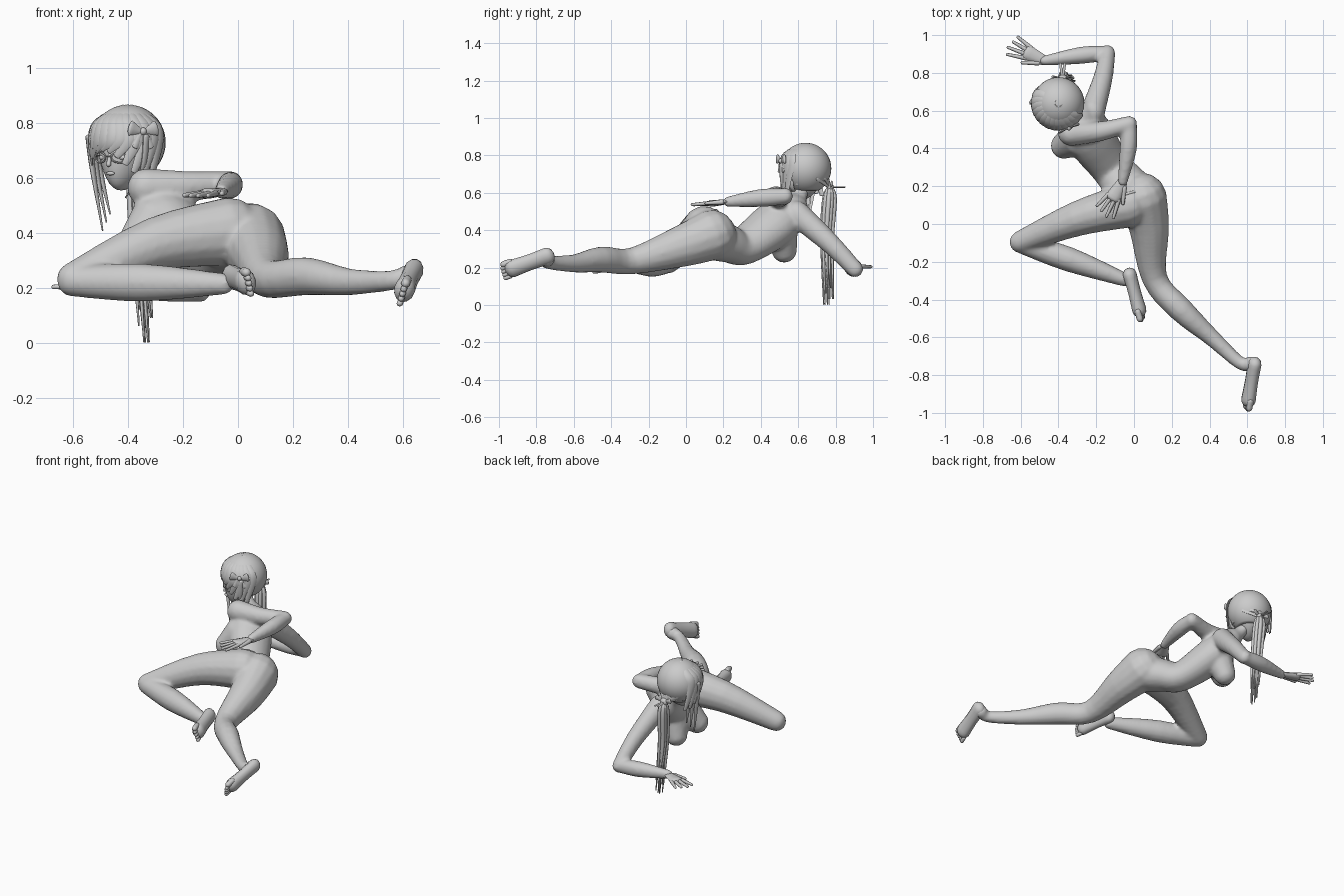
import bpy, bmesh, math
from mathutils import Vector, Matrix

if "Cube" in bpy.data.objects:
    bpy.data.objects.remove(bpy.data.objects["Cube"])

UP, BACK = Vector((0, 0, 1)), Vector((0, 1, 0))
HEAD = Matrix.Translation((-.4, .64, .73)) @ Matrix.Rotation(math.radians(-33), 4, 'Z')


def finish(name, bm, matrix=None):
    bmesh.ops.recalc_face_normals(bm, faces=bm.faces)
    me = bpy.data.meshes.new(name)
    bm.to_mesh(me)
    bm.free()
    ob = bpy.data.objects.new(name, me)
    bpy.context.collection.objects.link(ob)
    if matrix:
        ob.matrix_world = matrix
    return ob


def spline(pts, steps):
    """Smooth path through the given rows."""
    rows = [Vector(p) for p in pts]
    rows = [rows[0]] + rows + [rows[-1]]
    out = []
    for a, b, c, d in zip(rows, rows[1:], rows[2:], rows[3:]):
        for k in range(steps):
            t = k / steps
            out.append(b + (c - a) * (t / 2) + (a * 2 - b * 5 + c * 4 - d) * (t * t / 2)
                       + (b * 3 - a - c * 3 + d) * (t ** 3 / 2))
    return out + [rows[-1]]


def sweep(bm, pts, hint=UP, flat=1, sides=8, steps=4):
    """Round-ended limb through (x, y, z, radius) rows, flattened along hint."""
    path = spline(pts, steps)
    cen, n = [p.to_3d() for p in path], len(path) - 1
    rings = []
    for i, p in enumerate(path):
        t = (cen[min(i + 1, n)] - cen[max(i - 1, 0)]).normalized()
        ends = [e for e in range(-3, 0) if i == 0] + [0] + [e for e in range(1, 4) if i == n]
        for e in ends:
            a = e * math.pi / 7
            rings.append((cen[i] + t * p[3] * min(flat, 1) * math.sin(a), p[3] * math.cos(a), t))
    loops = []
    for c, r, t in rings:
        u = (Vector(hint) - t * t.dot(Vector(hint))).normalized()
        v = t.cross(u)
        angles = [math.tau * k / sides for k in range(sides)]
        loops.append([bm.verts.new(c + v * r * math.cos(a) + u * r * flat * math.sin(a)) for a in angles])
    for a, b in zip(loops, loops[1:]):
        for k in range(sides):
            bm.faces.new((a[k - 1], a[k], b[k], b[k - 1]))
    bm.faces.new(loops[0])
    bm.faces.new(loops[-1])


def tube(name, pts, hint=UP, flat=1, sides=8, matrix=None):
    bm = bmesh.new()
    sweep(bm, pts, hint, flat, sides)
    return finish(name, bm, matrix)


def ball(name, loc, radii, matrix=None):
    bm = bmesh.new()
    bmesh.ops.create_uvsphere(bm, u_segments=24, v_segments=16, radius=1)
    bm.transform(Matrix.Translation(loc) @ Matrix.Diagonal((*radii, 1)))
    return finish(name, bm, matrix)


def hand(name, wrist, direction):
    """Flat palm, four spread fingers and a thumb."""
    d, w, bm = Vector(direction).normalized(), Vector(wrist), bmesh.new()
    s = UP.cross(d)
    sweep(bm, [(*w, .027), (*(w + d * .1), .042)], UP, .45, 10)
    for k in range(4):
        o = 1 - k / 1.5
        e = d + s * o * .25
        a = w + d * .095 + s * o * .031
        ln = .108 - .012 * abs(k - 1)
        sweep(bm, [(*a, .012), (*(a + e * ln), .008)])
    sweep(bm, [(*(w + (d + s) * .025), .014), (*(w + d * .1 + s * .06), .009)])
    return finish(name, bm)


def foot(name, heel, toe, hint):
    """Wedge foot lying on its side, with five toes."""
    h, t, bm = Vector(heel), Vector(toe), bmesh.new()
    d, side = (t - h).normalized(), Vector(hint).normalized()
    sweep(bm, [(*h, .047), (*h.lerp(t, .5), .044), (*t, .049)], side.cross(d), .78, 12)
    for k in range(5):
        p = t + side * (k - 2) * .02 + d * .01
        r = .017 if k == 4 else .012
        sweep(bm, [(*p, r), (*(p + d * (.045 - .006 * abs(k - 3))), r)])
    return finish(name, bm)


# Torso, limbs and breasts, fused into one skin
torso = [(.02, .12, .365, .145), (-.06, .225, .33, .123), (-.125, .305, .312, .113),
         (-.235, .465, .425, .135), (-.295, .56, .515, .105), (-.345, .595, .57, .052), (-.39, .62, .63, .045)]
right_leg = [(.045, .14, .375, .13), (.08, -.02, .315, .107), (.11, -.29, .235, .068),
             (.25, -.455, .243, .066), (.41, -.6, .222, .046), (.56, -.735, .228, .035), (.62, -.74, .245, .04)]
left_thigh = [(-.03, .1, .405, .12), (-.3, .028, .36, .093), (-.6, -.095, .23, .06)]
left_shin = [(-.605, -.1, .225, .053), (-.35, -.185, .22, .066), (-.05, -.295, .215, .037)]
right_arm = [(-.22, .59, .49, .066), (-.165, .77, .33, .052), (-.14, .905, .19, .042)]
right_forearm = [(-.145, .905, .192, .04), (-.28, .893, .2, .046), (-.475, .865, .208, .027)]
left_arm = [(-.335, .48, .565, .068), (-.18, .49, .57, .053), (-.025, .53, .582, .043)]
left_forearm = [(-.025, .525, .58, .041), (-.03, .4, .572, .046), (-.06, .225, .552, .027)]
right_breast = [(-.25, .5, .42, .1), (-.295, .525, .295, .07)]
left_breast = [(-.3, .455, .44, .1), (-.37, .415, .36, .072)]
skin = bmesh.new()
sweep(skin, torso, (.5, .03, .86), .82, 20)
for limb in (right_leg, left_thigh, left_shin, right_arm, right_forearm, left_arm, left_forearm):
    sweep(skin, limb, UP, 1.06, 14)
for breast in (right_breast, left_breast):
    sweep(skin, breast, BACK, 1, 16)
body = finish('body', skin)
fuse = body.modifiers.new('fuse', 'REMESH')
fuse.mode, fuse.voxel_size, fuse.use_smooth_shade = 'VOXEL', .011, True
relax = body.modifiers.new('relax', 'SMOOTH')
relax.factor, relax.iterations = .5, 6

# Hands and feet
hand('right_hand', right_forearm[-1][:3], (-.88, .42, -.02))
hand('left_hand', left_forearm[-1][:3], (-.5, -.85, -.08))
foot('right_foot', (.638, -.74, .262), (.606, -.93, .195), (.3, 0, 1))
foot('left_foot', (-.022, -.268, .24), (.028, -.455, .222), (-.25, 0, 1))

# Brief: back strip and waist strap
tube('brief_strip', [(0, .17, .492, .02), (0, .02, .45, .02), (-.035, .04, .3, .025)], (.2, -.6, .7), .4)
tube('brief_waist_strap', [(-.13, .12, .5, .008), (0, .17, .497, .008), (.15, .17, .38, .008)])

# Face with tapered jaw, nose and lips
face = ball('face', (0, 0, 0), (.098, .112, .15), HEAD @ Matrix.Translation((0, -.012, -.025)))
for v in face.data.vertices:
    k = max(0, -v.co.z / .15)
    v.co.x *= 1 - .3 * k
    v.co.y -= .035 * k * k
tube('nose', [(0, -.118, -.04, .006), (0, -.13, -.08, .009)], BACK, matrix=HEAD)
ball('lips', (0, -.119, -.113), (.018, .008, .007), HEAD)

# Glasses, eyes and ears
for s, side in ((-1, 'right'), (1, 'left')):
    rim = []
    for k in range(13):
        c, z = math.cos(math.tau * k / 12), math.sin(math.tau * k / 12)
        rim.append((s * (.042 + .029 * c), -.12 + .012 * c, -.055 + .019 * z, .003))
    tube(side + '_glasses_rim', rim, (.1, -1, .1), matrix=HEAD)
    tube(side + '_glasses_temple', [(s * .07, -.11, -.05, .003), (s * .105, .02, -.045, .003)], matrix=HEAD)
    ball(side + '_eye', (s * .04, -.1, -.055), (.02, .014, .011), HEAD)
    ball(side + '_ear', (s * .1, .01, -.06), (.012, .022, .034), HEAD)
tube('glasses_bridge', [(-.014, -.132, -.05, .003), (.014, -.132, -.05, .003)], matrix=HEAD)

# Hair cap opened over the face
bm = bmesh.new()
bmesh.ops.create_uvsphere(bm, u_segments=32, v_segments=24, radius=.137)
gone = [v for v in bm.verts if (v.co.y < -.04 and v.co.z < .04) or v.co.z < -.12]
bmesh.ops.delete(bm, geom=gone, context='VERTS')
finish('hair_cap', bm, HEAD).modifiers.new('thickness', 'SOLIDIFY').thickness = .008

# Swept fringe locks from the crown to the brow, longer at the sides
for k in range(13):
    a = math.radians(k * 14 - 84)
    tip = -.025 - .12 * math.sin(a) ** 2
    lock = [(r * math.sin(a + w * turn), -r * math.cos(a + w * turn), z, w) for r, z, w, turn in
            ((.02, .134, .01, 0), (.11, .082, .024, 0), (.138, .015, .026, 3), (.132, tip, .012, -20))]
    tube('fringe_lock', lock, (math.sin(a), -math.cos(a), .2), .3, matrix=HEAD)
# Long locks beside the face
for s in (-1, 1):
    for k in range(3):
        y = .025 * k - .07
        tube('side_lock', [(s * .125, y, .02, .018), (s * .108, y, -.1, .015),
                           (s * .05 - .015, y, s * .06 - .26 + .03 * k, .004)], (s, 0, 0), .5, matrix=HEAD)

# Nape hair drawn into the tie, then ponytail strands hanging to z = 0
tie = Vector((-.378, .77, .63))
for k in range(-2, 3):
    a = k * .5
    tube('nape_lock', [(.11 * math.sin(a) - .4, .64 + .11 * math.cos(a), .69, .03), (*tie, .014)], BACK, .4)
for k in range(16):
    x, y = [.0075 * math.sqrt(k) * f(k * 2.4) for f in (math.cos, math.sin)]
    low = .004 + (k % 5) * .03
    tube('ponytail_strand', [(*tie, .01), (x - .37, y + .77, .57, .013), (x - .36, y + .757, .35, .011),
                             (x - .338, y + .765, low, .003)], BACK)
# Tie with loops and tails
ball('hair_tie', tie, (.026, .02, .024))
for s in (-1, 1):
    tube('tie_loop', [(*tie, .006), (*(tie + Vector((s * .05, .01, .02))), .017)], BACK, .4)
    tube('tie_tail', [(*tie, .007), (*(tie + Vector((s * .012, .08, 0))), .007)], UP, .5)

# Hair bow on the side of the head
BOW = Matrix.Translation((-.345, .508, .77)) @ Matrix.Rotation(.4, 4, 'Z')
ball('bow_knot', (0, 0, 0), (.013, .013, .014), BOW)
for s in (-1, 1):
    tube('bow_loop', [(s * .006, 0, 0, .008), (s * .05, 0, .012, .028)], BACK, .3, matrix=BOW)
    tube('bow_tail', [(s * .005, 0, 0, .007), (s * .032, 0, -.058, .012)], BACK, .3, matrix=BOW)

# Shading
bpy.ops.object.select_all(action='SELECT')
bpy.context.view_layer.objects.active = body
bpy.ops.object.shade_smooth_by_angle(angle=math.radians(48))
